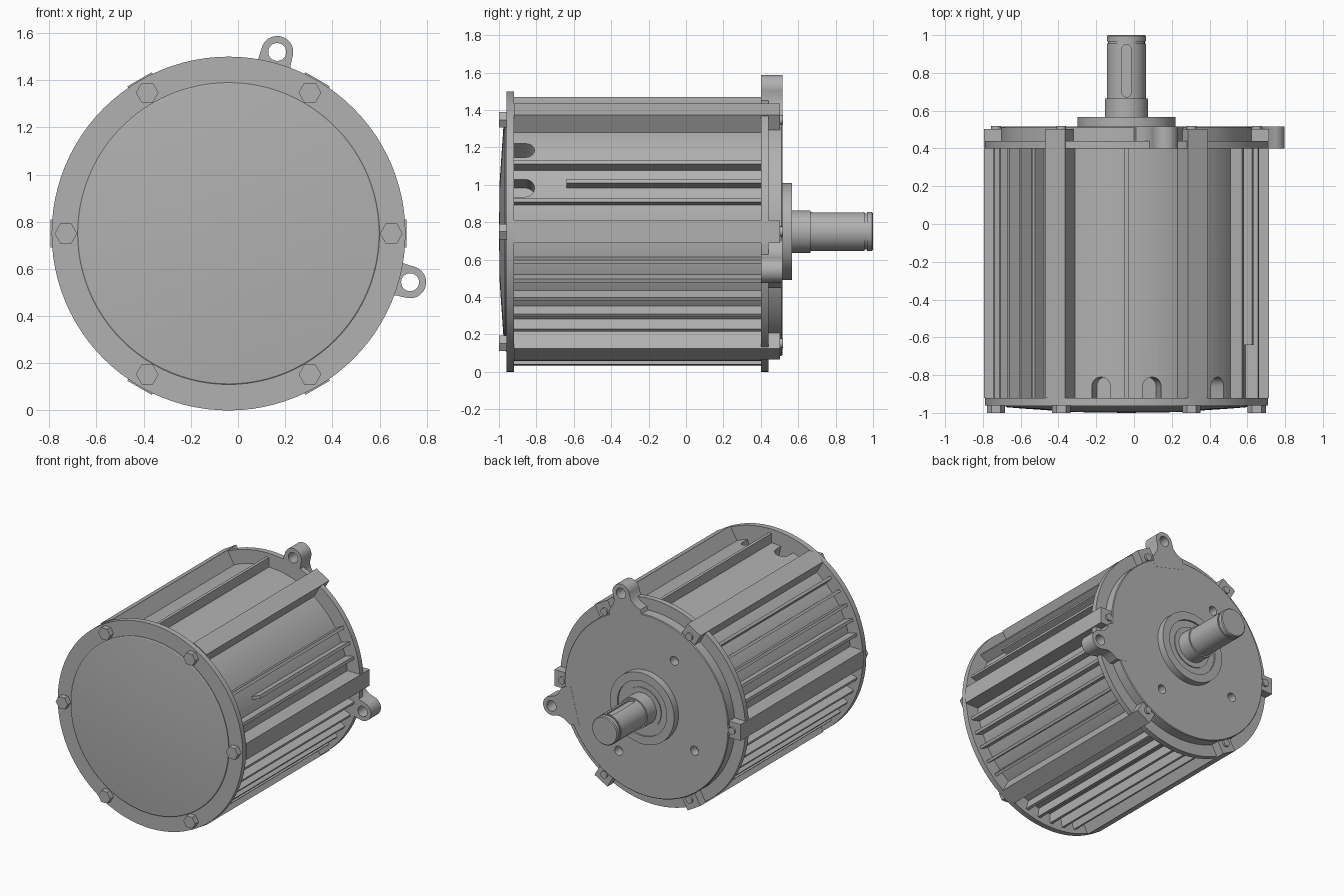
import bpy, bmesh
from math import cos, sin, pi, radians
from mathutils import Vector

if "Cube" in bpy.data.objects:
    bpy.data.objects.remove(bpy.data.objects["Cube"])

AXIS = Vector((-0.04, 0, 0.75))      # motor axis runs along y
RIBS = range(0, 360, 60)

grey = bpy.data.materials.new("grey metal")
grey.use_nodes = True
grey.diffuse_color = (0.44, 0.44, 0.44, 1)
grey.node_tree.nodes["Principled BSDF"].inputs["Base Color"].default_value = grey.diffuse_color


def finish(name, bm):
    bmesh.ops.remove_doubles(bm, verts=bm.verts, dist=1e-5)
    bmesh.ops.recalc_face_normals(bm, faces=bm.faces)
    mesh = bpy.data.meshes.new(name)
    bm.to_mesh(mesh)
    bm.free()
    mesh.materials.append(grey)
    ob = bpy.data.objects.new(name, mesh)
    ob.location = AXIS
    bpy.context.collection.objects.link(ob)
    return ob


def smooth(ob):
    bpy.ops.object.select_all(action='DESELECT')
    ob.select_set(True)
    bpy.context.view_layer.objects.active = ob
    bpy.ops.object.shade_smooth_by_angle(angle=radians(30))


def lathe(name, profile, steps=96):
    """Spin (radius, y) points round the motor axis."""
    bm = bmesh.new()
    vs = [bm.verts.new((r, y, 0)) for r, y in profile]
    es = [bm.edges.new(p) for p in zip(vs, vs[1:])]
    bmesh.ops.spin(bm, geom=vs + es, cent=(0, 0, 0), axis=(0, 1, 0),
                   angle=2 * pi, steps=steps)
    return finish(name, bm)


def loft(bm, bottom, top):
    a = [bm.verts.new(p) for p in bottom]
    b = [bm.verts.new(p) for p in top]
    bm.faces.new(a)
    bm.faces.new(b)
    for i in range(len(a)):
        j = (i + 1) % len(a)
        bm.faces.new((a[i], a[j], b[j], b[i]))


def prism(bm, angle, points, y0, y1):
    """Extrude (radial, tangential) points along the axis."""
    c, s = cos(radians(angle)), sin(radians(angle))
    flat = [(r * c - t * s, r * s + t * c) for r, t in points]
    loft(bm, [(x, y0, z) for x, z in flat], [(x, y1, z) for x, z in flat])


def slot(bm, angle, half, y0, y1, r0, r1):
    """Round-ended slot seen along the radius."""
    c, s = cos(radians(angle)), sin(radians(angle))
    pts = []
    for y, start in ((y1 - half, 0), (y0 + half, pi)):
        pts += [(half * cos(start + k * pi / 10), y + half * sin(start + k * pi / 10))
                for k in range(11)]
    loft(bm, *([(r * c - t * s, y, r * s + t * c) for t, y in pts] for r in (r0, r1)))


def circle(r, radius, sides=24, turn=0.0):
    return [(r + radius * cos(turn + 2 * pi * k / sides), radius * sin(turn + 2 * pi * k / sides))
            for k in range(sides)]


def box(r0, r1, half):
    return [(r0, -half), (r1, -half), (r1, half), (r0, half)]


def cut(ob, bm):
    """Apply a boolean cut and drop the cutter."""
    cutter = finish("cutter", bm)
    cutter.hide_render = True
    mod = ob.modifiers.new("cut", 'BOOLEAN')
    mod.operation, mod.solver, mod.object = 'DIFFERENCE', 'EXACT', cutter
    bpy.context.view_layer.update()
    mesh = bpy.data.meshes.new_from_object(ob.evaluated_get(bpy.context.evaluated_depsgraph_get()))
    ob.modifiers.clear()
    ob.data = mesh
    bpy.data.objects.remove(cutter)


# Barrel with arched vent openings next to the front plate
barrel = lathe("barrel", [(0, -0.92), (0.65, -0.92), (0.65, 0.41), (0, 0.41)])
bm = bmesh.new()
for a in (21, 42, 78, 102):
    slot(bm, a, 0.05, -1.05, -0.81, 0.52, 0.75)
cut(barrel, bm)
smooth(barrel)

# Six bolt ribs
bm = bmesh.new()
for a in RIBS:
    prism(bm, a, box(0.6, 0.755, 0.06), -0.92, 0.4)
finish("bolt_ribs", bm)

# Cooling fins: full sets of five, the vented side has three, the top has one
bm = bmesh.new()
for mid in (150, 210, 270, 330):
    for k in range(-2, 3):
        prism(bm, mid + 8.5 * k, box(0.62, 0.72, 0.01), -0.92, 0.4)
for a, start in ((13.5, -0.92), (22, -0.64), (31, -0.92), (90, -0.92)):
    prism(bm, a, box(0.62, 0.72, 0.011), start, 0.4)
finish("cooling_fins", bm)

# Front plate and shallow domed cover
smooth(lathe("front_plate", [(0, -0.96), (0.75, -0.96), (0.75, -0.92), (0, -0.92)]))
smooth(lathe("front_cover", [(0, -1.0), (0.27, -0.996), (0.55, -0.977), (0.635, -0.97),
                             (0.64, -0.966), (0.64, -0.95), (0, -0.95)]))

# Hexagon bolt heads
bm = bmesh.new()
for a in RIBS:
    prism(bm, a, circle(0.69, 0.048, 6, radians(-a)), -1.0, -0.95)
finish("hex_bolts", bm)

# Rear flange with three mounting holes
flange = lathe("rear_flange", [(0, 0.4), (0.75, 0.4), (0.75, 0.44), (0.665, 0.44),
                               (0.665, 0.51), (0.66, 0.515), (0, 0.515)])
bm = bmesh.new()
for a in (120, 210, 300):
    prism(bm, a, circle(0.45, 0.033), 0.45, 0.6)
cut(flange, bm)
smooth(flange)

# Bolt pads and bolt ends on the rear flange
bm = bmesh.new()
for a in RIBS:
    prism(bm, a, box(0.62, 0.755, 0.06), 0.4, 0.503)
finish("rear_bolt_pads", bm)
bm = bmesh.new()
for a in RIBS:
    prism(bm, a, circle(0.69, 0.026, 16), 0.49, 0.518)
smooth(finish("bolt_ends", bm))

# Two lifting lugs with flared webs
for name, a in (("top_lug", 75), ("side_lug", -15)):
    bm = bmesh.new()
    arc = [(0.797 + 0.068 * cos(t), 0.068 * sin(t))
           for t in (pi * (k - 9) / 18 for k in range(19))]
    web = [(0.75, 0.07), (0.715, 0.09), (0.68, 0.13), (0.6, 0.14)]
    prism(bm, a, arc + web + [(r, -t) for r, t in reversed(web)], 0.4, 0.516)
    lug = finish(name, bm)
    bm = bmesh.new()
    prism(bm, a, circle(0.797, 0.038), 0.3, 0.6)
    cut(lug, bm)
    smooth(lug)

# Bearing hub with a recessed seal ring
smooth(lathe("bearing_hub", [(0, 0.5), (0.26, 0.5), (0.26, 0.567), (0.2, 0.567), (0.2, 0.555),
                             (0.15, 0.555), (0.15, 0.562), (0, 0.562)]))

# Stepped output shaft with a ring groove and keyway
shaft = lathe("output_shaft", [(0, 0.54), (0.114, 0.54), (0.114, 0.665), (0.104, 0.665),
                               (0.104, 0.955), (0.097, 0.955), (0.097, 0.967), (0.104, 0.967),
                               (0.104, 0.994), (0.098, 1.0), (0, 1.0)], 64)
bm = bmesh.new()
slot(bm, 90, 0.025, 0.672, 0.95, 0.09, 0.2)
cut(shaft, bm)
smooth(shaft)
